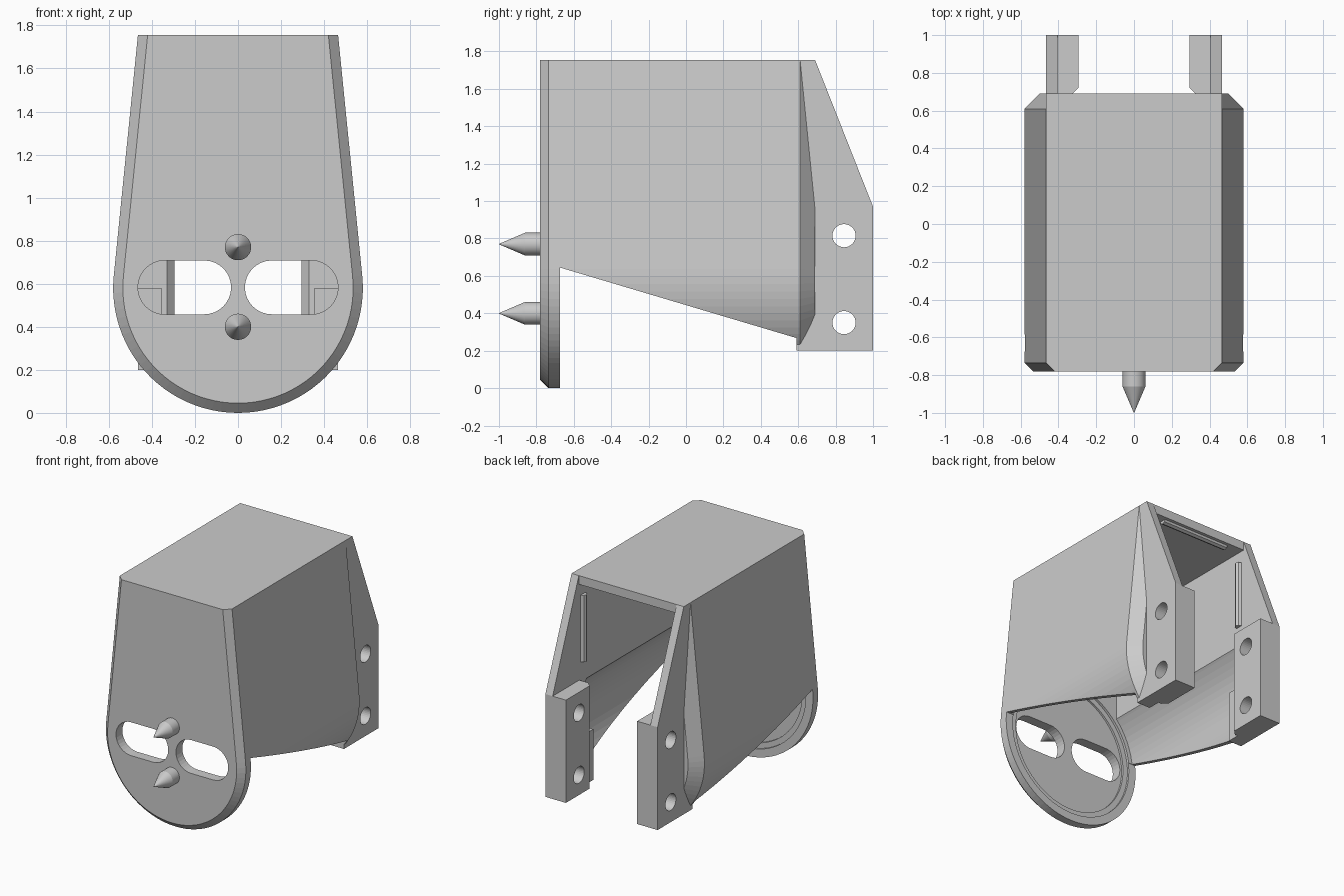
import bpy, bmesh
from math import pi, sin, cos, tan

if "Cube" in bpy.data.objects:
    bpy.data.objects.remove(bpy.data.objects["Cube"])

CZ, TOP, LEAN = 0.58, 1.755, 0.1     # arc centre height, roof height, side-wall lean


def loft(name, sections, axis):
    """Skin 2D sections [(position, points)] placed along an axis and cap the ends."""
    place = {'x': lambda t, p: (t, p[0], p[1]),
             'y': lambda t, p: (p[0], t, p[1]),
             'z': lambda t, p: (p[0], p[1], t)}[axis]
    bm = bmesh.new()
    rings = [[bm.verts.new(place(t, p)) for p in pts] for t, pts in sections]
    n = len(rings[0])
    for a, b in zip(rings, rings[1:]):
        for i in range(n):
            j = (i + 1) % n
            bm.faces.new((a[i], a[j], b[j], b[i]))
    bm.faces.new(rings[0])
    bm.faces.new(rings[-1])
    bmesh.ops.recalc_face_normals(bm, faces=bm.faces)
    me = bpy.data.meshes.new(name)
    bm.to_mesh(me)
    bm.free()
    ob = bpy.data.objects.new(name, me)
    bpy.context.collection.objects.link(ob)
    return ob


def prism(name, pts, axis, a, b):
    return loft(name, [(a, pts), (b, pts)], axis)


def box(name, x0, x1, y0, y1, z0, z1):
    return prism(name, [(x0, y0), (x1, y0), (x1, y1), (x0, y1)], 'z', z0, z1)


def outline(r, top=TOP, seg=48):
    """Tapered upright outline with a round bottom of radius r."""
    xt = r / cos(LEAN) - (top - CZ) * tan(LEAN)
    arc = [LEAN - (pi + 2 * LEAN) * i / seg for i in range(seg + 1)]
    return [(-xt, top), (xt, top)] + [(r * cos(t), CZ + r * sin(t)) for t in arc]


def circle(u, v, r, n=32):
    return [(u + r * cos(2 * pi * i / n), v + r * sin(2 * pi * i / n)) for i in range(n)]


def cut(ob, cutter):
    m = ob.modifiers.new("cut", 'BOOLEAN')
    m.operation, m.solver, m.object = 'DIFFERENCE', 'EXACT', cutter
    bpy.context.view_layer.objects.active = ob
    bpy.ops.object.modifier_apply(modifier=m.name)
    bpy.data.objects.remove(cutter)


def mirror(ob):
    ob.modifiers.new("mirror", 'MIRROR')
    return ob


# Housing: chamfered front and back edges
housing = loft("housing", [(-0.78, outline(0.535)), (-0.735, outline(0.58)),
                           (0.61, outline(0.58)), (0.69, outline(0.5))], 'y')

# Interior: round bore following the rear chamfer, straight-sided pocket above it,
# and stepped recesses behind the front plate
cut(housing, loft("bore", [(y, circle(0, CZ, r, 80)) for y, r in
                           ((-0.672, 0.55), (0.597, 0.55), (0.685, 0.466))], 'y'))
cut(housing, prism("recess", circle(0, CZ, 0.52, 80), 'y', -0.69, -0.6))
cut(housing, prism("recess", circle(0, CZ, 0.48, 80), 'y', -0.705, -0.6))
cut(housing, box("pocket", -0.405, 0.405, -0.672, 1.0, CZ, 1.69))
cut(housing, box("rear_opening", -0.405, 0.405, 0.55, 1.0, -0.5, 0.7))

# Sloping underside
cut(housing, prism("underside", [(-0.675, -1), (-0.675, 0.645), (0.59, 0.268),
                                 (0.59, 0.2), (1.2, 0.2), (1.2, -1)], 'x', -1, 1))

# Two rounded slots in the front plate
for s in (-1, 1):
    right = [(0.34 + 0.125 * cos(t), 0.583 + 0.125 * sin(t))
             for t in [-pi / 2 + pi * i / 16 for i in range(17)]]
    left = [(0.157 + 0.125 * cos(t), 0.583 + 0.125 * sin(t))
            for t in [pi / 2 + pi * i / 16 for i in range(17)]]
    cut(housing, prism("slot", [(s * x, z) for x, z in right + left], 'y', -0.9, -0.6))

# Rear lintel closing the roof edge
box("roof_edge", -0.406, 0.406, 0.6, 0.69, 1.69, TOP)

# Side arms: tapering plate, thick drilled block and a foot inside the housing
mirror(prism("arm_plate", [(0.6, TOP), (0.69, TOP), (1.0, 0.97), (0.685, 0.97),
                           (0.6, 1.0)], 'x', 0.405, 0.465))
block = prism("arm_block", [(0.465, 0.685), (0.465, 1.0), (0.295, 1.0),
                            (0.295, 0.72), (0.33, 0.685)], 'z', 0.2, 0.97)
for z in (0.35, 0.815):
    cut(block, prism("hole", circle(0.845, z, 0.062), 'x', 0.1, 0.7))
mirror(block)
mirror(box("arm_foot", 0.355, 0.465, 0.59, 0.69, 0.2, 0.58))

# Retaining ribs inside the rear opening
mirror(prism("side_rib", [(0.41, 0.61), (0.41, 0.67), (0.385, 0.66), (0.375, 0.64),
                          (0.385, 0.62)], 'z', 1.1, 1.6))
prism("roof_rib", [(0.61, 1.70), (0.67, 1.70), (0.66, 1.675), (0.64, 1.665),
                   (0.62, 1.675)], 'x', -0.28, 0.28)

# Pointed pins on the front
for z in (0.40, 0.77):
    pin = loft("front_pin", [(-0.75, circle(0, z, 0.061)), (-0.86, circle(0, z, 0.061)),
                             (-1.0, circle(0, z, 0.001))], 'y')
    bpy.ops.object.select_all(action='DESELECT')
    pin.select_set(True)
    bpy.context.view_layer.objects.active = pin
    bpy.ops.object.shade_smooth_by_angle(angle=0.35)
